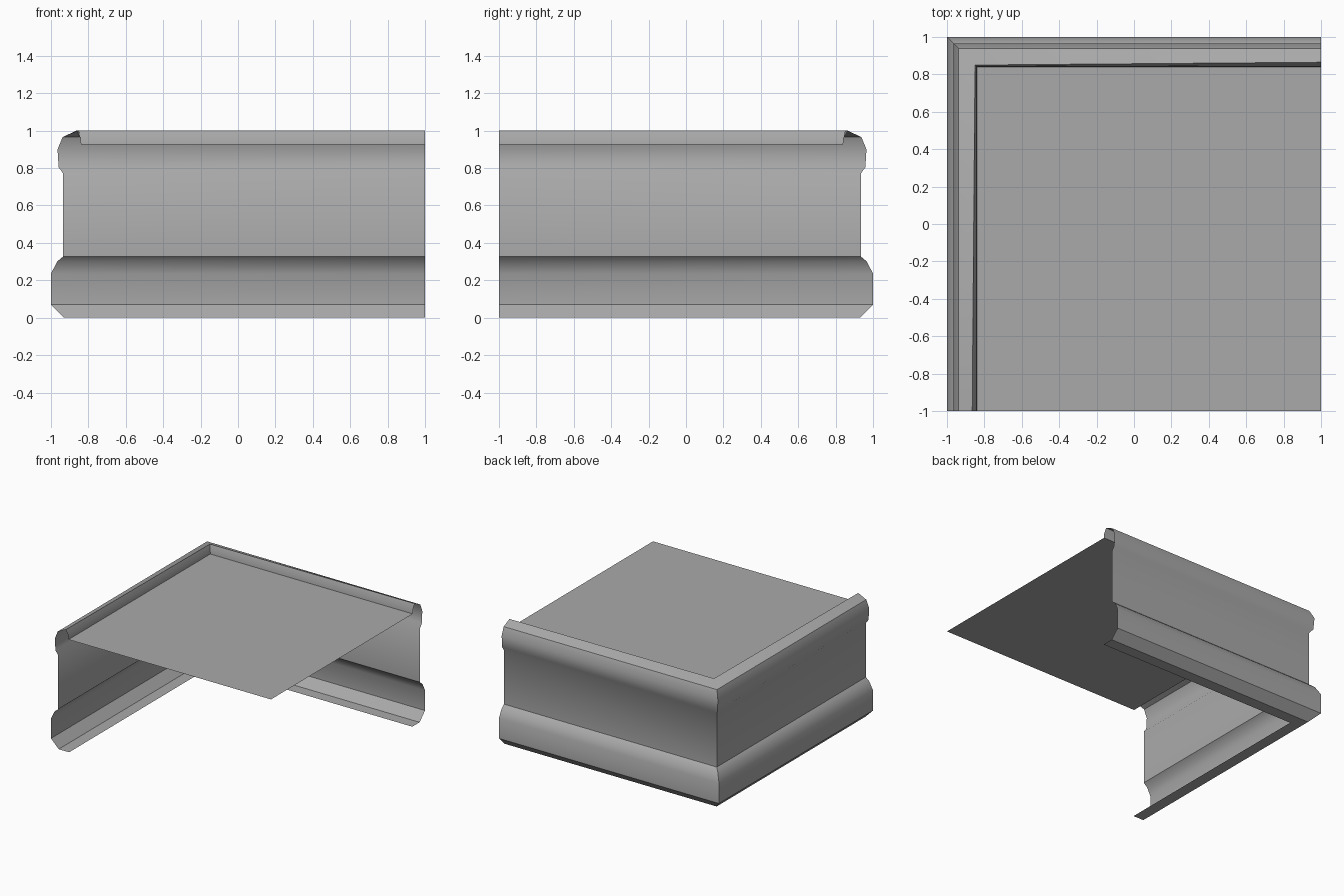
import bpy
import bmesh
from math import radians

cube = bpy.data.objects.get("Cube")
if cube:
    bpy.data.objects.remove(cube, do_unlink=True)

grey = bpy.data.materials.new("plain grey")
grey.use_nodes = True
grey.diffuse_color = (0.4, 0.4, 0.4, 1)
grey.node_tree.nodes["Principled BSDF"].inputs["Base Color"].default_value = (0.4, 0.4, 0.4, 1)

# Moulding section: (inset from the outer face, height), from the bottom lip upward
LOWER = [(0.165, 0), (0.07, 0), (0, 0.07), (0, 0.235), (0.033, 0.30), (0.065, 0.327)]
NECK = [(0.065, 0.77)]
UPPER = [(0.041, 0.805), (0.035, 0.90), (0.062, 0.965)]
LIP = [(0.157, 0.96), (0.16, 0.925)]


def section(ridge):
    """Whole moulding section with the given inset of the top ridge."""
    return LOWER + NECK + UPPER + [(ridge, 1.0)] + LIP


def finish(name, bm):
    mesh = bpy.data.meshes.new(name)
    bm.to_mesh(mesh)
    bm.free()
    mesh.materials.append(grey)
    obj = bpy.data.objects.new(name, mesh)
    bpy.context.scene.collection.objects.link(obj)
    return obj


# L-shaped moulding along the right and back, mitred at the corner, open ends
bm = bmesh.new()
end, corner = section(0.135), section(0.15)
rings = [
    [bm.verts.new((-1 + d, -1, z)) for d, z in end],
    [bm.verts.new((-1 + d, 1 - d, z)) for d, z in corner],
    [bm.verts.new((1, 1 - d, z)) for d, z in end],
]
for a, b in zip(rings, rings[1:]):
    for i in range(len(a) - 1):
        bm.faces.new((a[i], a[i + 1], b[i + 1], b[i]))
bm.normal_update()
# Make the outer walls face away from the centre
if sum(f.normal.x * f.calc_center_median().x + f.normal.y * f.calc_center_median().y
       for f in bm.faces) < 0:
    bmesh.ops.reverse_faces(bm, faces=bm.faces)
moulding = finish("corner_moulding", bm)

bpy.ops.object.select_all(action="DESELECT")
moulding.select_set(True)
bpy.context.view_layer.objects.active = moulding
bpy.ops.object.shade_smooth_by_angle(angle=radians(35))

# Flat top slab surface, meeting the inner lip of the moulding
bm = bmesh.new()
inset, height = LIP[-1]
bm.faces.new([bm.verts.new((x, y, height)) for x, y in
              ((-1 + inset, -1), (1, -1), (1, 1 - inset), (-1 + inset, 1 - inset))])
finish("top_surface", bm)
